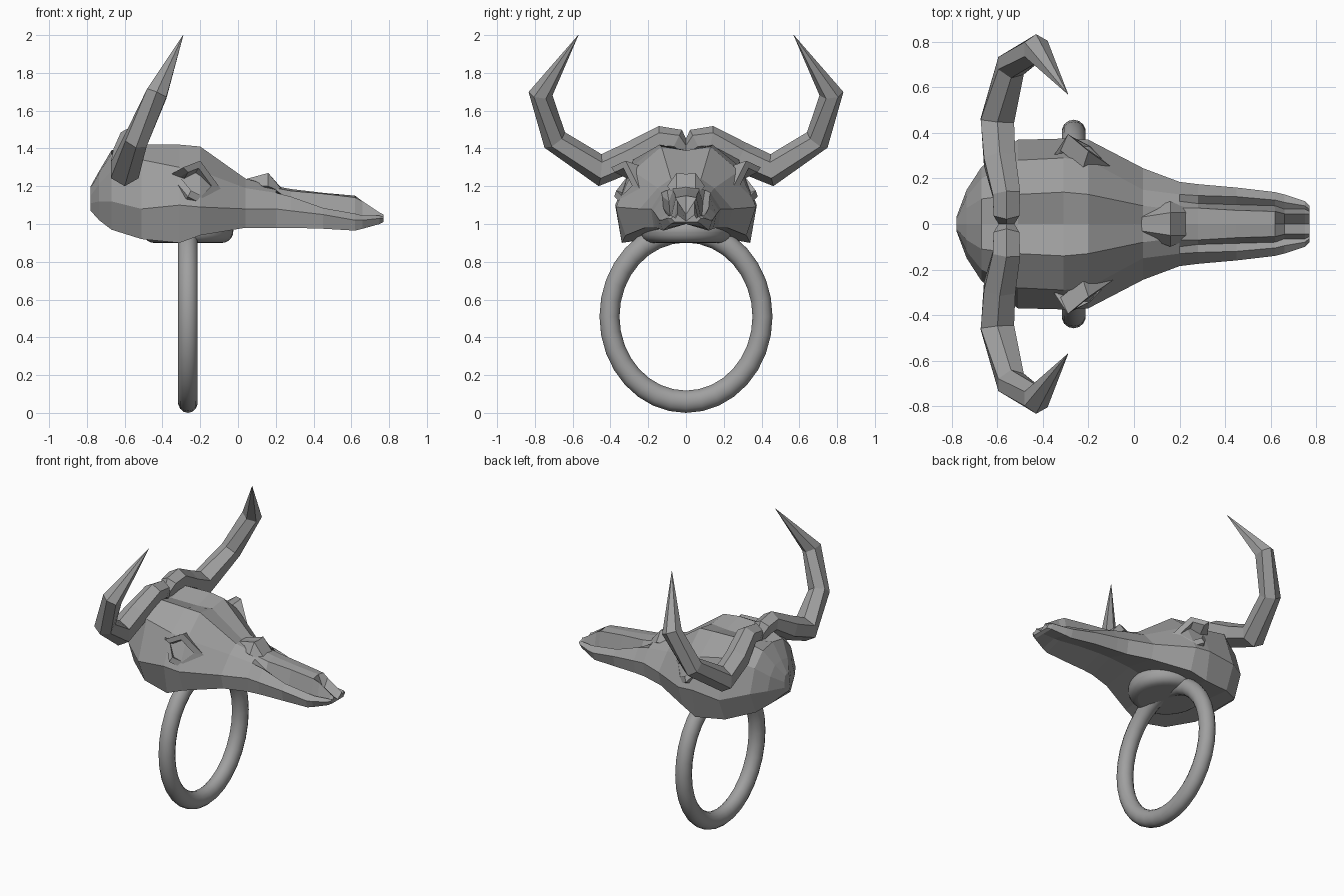
import bpy, bmesh
from math import sin, cos, pi
from mathutils import Vector

if "Cube" in bpy.data.objects:
    bpy.data.objects.remove(bpy.data.objects["Cube"])

bone = bpy.data.materials.new("dark_metal")
bone.diffuse_color = (0.35, 0.35, 0.35, 1)
bone.use_nodes = True
bone.node_tree.nodes["Principled BSDF"].inputs["Base Color"].default_value = bone.diffuse_color


def make_object(name, loops, cap_start=True, cap_end=True, mirror=False):
    """Bridge equal-sized closed loops of points into a flat-shaded skin."""
    bm = bmesh.new()
    rings = [[bm.verts.new(p) for p in loop] for loop in loops]
    n = len(rings[0])
    for r0, r1 in zip(rings, rings[1:]):
        for i in range(n):
            j = (i + 1) % n
            bm.faces.new((r0[i], r0[j], r1[j], r1[i]))
    if cap_start:
        bm.faces.new(rings[0][::-1])
    if cap_end:
        bm.faces.new(rings[-1])
    bmesh.ops.remove_doubles(bm, verts=bm.verts, dist=0.0005)
    bmesh.ops.recalc_face_normals(bm, faces=bm.faces)
    mesh = bpy.data.meshes.new(name)
    bm.to_mesh(mesh)
    bm.free()
    mesh.materials.append(bone)
    ob = bpy.data.objects.new(name, mesh)
    bpy.context.collection.objects.link(ob)
    if mirror:
        m = ob.modifiers.new("mirror", "MIRROR")
        m.use_axis = (False, True, False)
        m.use_mirror_merge = False
    return ob


def section(x, top, half, bottom):
    """Symmetric cross-section: top centre, right half, bottom centre, left half."""
    right = [(x, y, z) for y, z in half]
    left = [(x, -y, z) for y, z in reversed(half)]
    return [(x, 0, top)] + right + [(x, 0, bottom)] + left


# Braincase: x, top z, (crown, temple, cheek, jaw edge), underside z
cranium_rows = [
    (-0.78, 1.20, [(.02, 1.19), (.03, 1.15), (.03, 1.11), (.02, 1.07)], 1.07),
    (-0.735, 1.28, [(.07, 1.27), (.12, 1.21), (.15, 1.12), (.10, 1.02)], 1.02),
    (-0.67, 1.39, [(.11, 1.37), (.20, 1.28), (.25, 1.12), (.19, 0.97)], 0.97),
    (-0.51, 1.38, [(.13, 1.42), (.28, 1.34), (.37, 1.08), (.30, 0.92)], 0.95),
    (-0.31, 1.38, [(.14, 1.42), (.29, 1.30), (.375, 1.10), (.34, 0.90)], 0.96),
    (-0.20, 1.39, [(.13, 1.41), (.28, 1.28), (.37, 1.09), (.32, 0.94)], 0.97),
    (0.04, 1.23, [(.08, 1.24), (.15, 1.19), (.245, 1.08), (.22, 0.98)], 1.02),
    (0.20, 1.20, [(.06, 1.19), (.13, 1.165), (.185, 1.08), (.17, 0.98)], 1.03),
]
cranium = make_object("cranium", [section(*s) for s in cranium_rows])

# Muzzle: nasal edge, nostril groove, rim, side, lower edge
muzzle_rows = [
    (0.20, 1.20, [(.07, 1.19), (.10, 1.18), (.13, 1.165), (.185, 1.08), (.17, .98)], 1.03),
    (0.28, 1.185, [(.07, 1.175), (.09, 1.12), (.125, 1.145), (.175, 1.07), (.16, .98)], 1.03),
    (0.45, 1.165, [(.06, 1.16), (.085, 1.05), (.12, 1.085), (.16, 1.05), (.145, .975)], 1.02),
    (0.62, 1.15, [(.055, 1.14), (.08, 1.03), (.105, 1.055), (.14, 1.02), (.12, .965)], 1.00),
    (0.66, 1.05, [(.045, 1.12), (.065, 1.025), (.095, 1.045), (.13, 1.02), (.11, .975)], 1.00),
    (0.75, 1.02, [(.045, 1.06), (.065, 1.03), (.08, 1.045), (.10, 1.03), (.08, 1.00)], 1.00),
    (0.77, 1.015, [(.045, 1.05), (.055, 1.03), (.065, 1.04), (.08, 1.03), (.06, 1.01)], 1.01),
]
make_object("muzzle", [section(*s) for s in muzzle_rows], cap_start=False)

# Raised knot where the nasal bone meets the forehead
make_object("nasal_knot", [
    section(0.03, 1.235, [(.03, 1.235), (.05, 1.21)], 1.15),
    section(0.16, 1.265, [(.05, 1.27), (.10, 1.20)], 1.15),
    section(0.23, 1.19, [(.05, 1.185), (.07, 1.17)], 1.15),
])

# Eye sockets: raised rim with a pit cut into the braincase
rim = [Vector(p) for p in [(-.36, .29, 1.26), (-.29, .395, 1.30), (-.20, .32, 1.335),
                           (-.09, .245, 1.185), (-.175, .335, 1.10), (-.265, .38, 1.145)]]
centre = sum(rim, Vector()) / len(rim)
out = Vector((0.3, 0.85, 0.4)).normalized()
inner = [centre.lerp(p, 0.62) + out * 0.01 for p in rim]
make_object("eye_sockets", [
    [centre.lerp(p, 1.08) - out * 0.09 for p in rim],
    rim,
    inner,
    [centre.lerp(p, 0.58) - out * 0.07 for p in rim],
], cap_start=False, cap_end=False, mirror=True)
cutter = make_object("eye_cutter", [
    [centre.lerp(p, 0.58) - out * 0.07 for p in rim],
    [centre.lerp(p, 0.63) + out * 0.08 for p in rim],
], mirror=True)
cutter.hide_render = True
cutter.hide_viewport = True
cut = cranium.modifiers.new("eye_pits", "BOOLEAN")
cut.operation = "DIFFERENCE"
cut.object = cutter

# Horns: six-sided sweep along a bent path of (x, y, z, half thickness)
path = [(-.56, .00, 1.39, .035), (-.56, .05, 1.44, .065), (-.56, .13, 1.45, .07),
        (-.59, .28, 1.36, .08), (-.60, .455, 1.285, .085),
        (-.54, .695, 1.445, .068), (-.43, .77, 1.69, .064), (-.29, .57, 2.0, .001)]
pts = [Vector(p[:3]) for p in path]
loops = []
for i, p in enumerate(pts):
    before = (p - pts[i - 1]).normalized() if i else Vector((0, 1, 0))
    after = (pts[i + 1] - p).normalized() if i < len(pts) - 1 else before
    t = (before + after).normalized()
    side = (Vector((1, 0, 0)) - t * t.x).normalized()
    n = t.cross(side)
    r = path[i][3]
    loops.append([p + r * (n * cos(a) + side * sin(a))
                  for a in (k * pi / 3 for k in range(6))])
make_object("horns", loops, mirror=True)

# Finger ring, slightly taller than wide
bpy.ops.mesh.primitive_torus_add(major_segments=32, minor_segments=14,
                                 major_radius=0.405, minor_radius=0.053,
                                 location=(-0.265, 0, 0.51), rotation=(0, pi / 2, 0))
band = bpy.context.object
band.name = "finger_band"
band.scale = (1.113, 1, 1)
band.data.materials.append(bone)
bpy.ops.object.shade_smooth_by_angle()

# Rounded seat joining the band to the skull underside
bpy.ops.mesh.primitive_cylinder_add(vertices=32, radius=0.24, depth=0.13,
                                    location=(-0.265, 0, 0.965))
seat = bpy.context.object
seat.name = "band_seat"
seat.data.materials.append(bone)
bevel = seat.modifiers.new("bevel", "BEVEL")
bevel.width = 0.06
bevel.segments = 5
bpy.ops.object.shade_smooth_by_angle()
